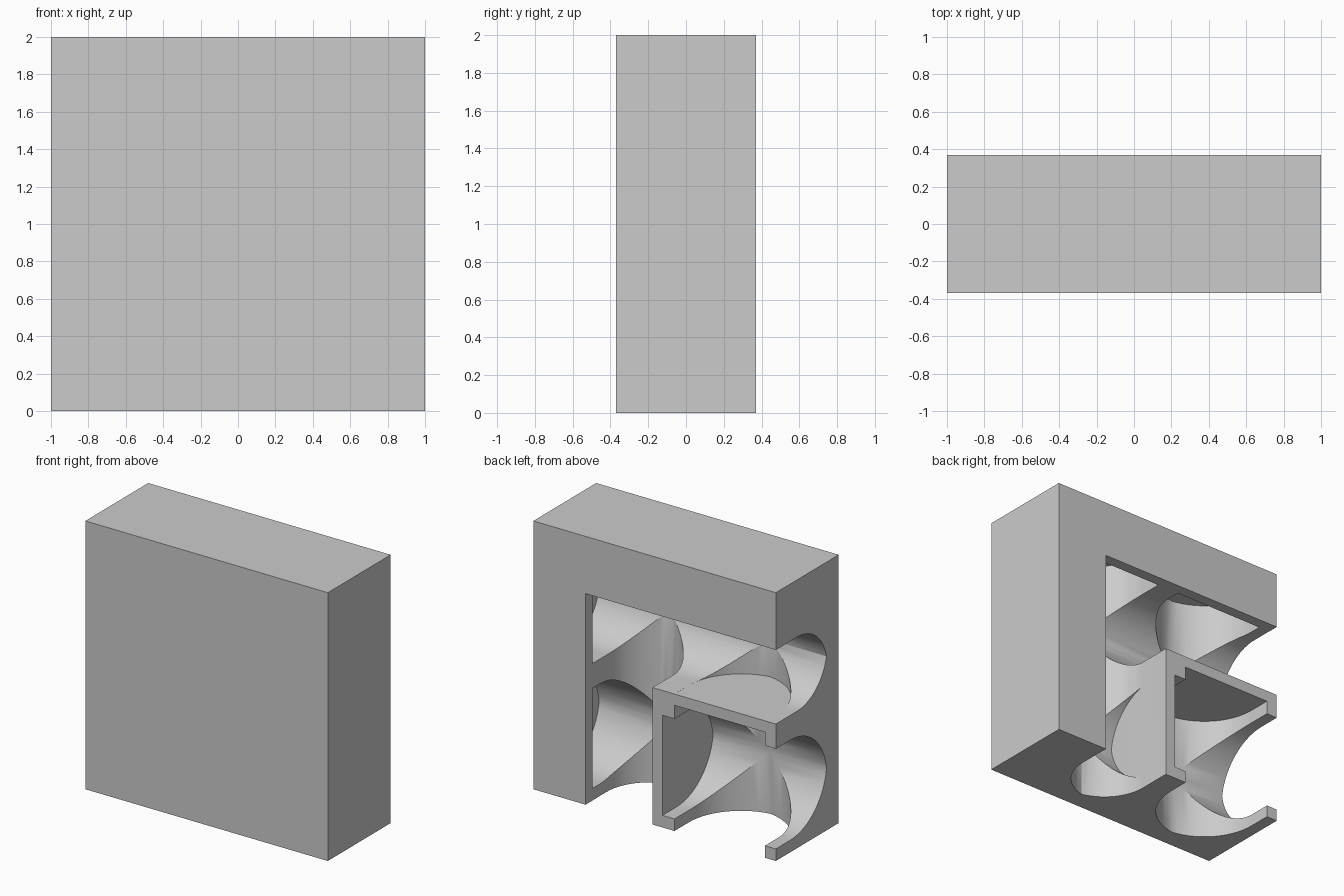
import bpy, bmesh, math

if "Cube" in bpy.data.objects:
    bpy.data.objects.remove(bpy.data.objects["Cube"])

BACK = 0.37          # back plane, the open side
DEPTH = 0.597        # depth of every vault ridge below the back plane
END = 0.875          # where the channels stop inside the frame


def make(name, bm):
    bmesh.ops.recalc_face_normals(bm, faces=bm.faces)
    me = bpy.data.meshes.new(name)
    bm.to_mesh(me)
    bm.free()
    ob = bpy.data.objects.new(name, me)
    bpy.context.collection.objects.link(ob)
    return ob


def box(name, x, y, z):
    bm = bmesh.new()
    bmesh.ops.create_cube(bm, size=1)
    for v in bm.verts:
        for i, r in enumerate((x, y, z)):
            v.co[i] = r[0] if v.co[i] < 0 else r[1]
    return make(name, bm)


def channel(name, centre, half, spring, along, start, end):
    """Pointed-arch tunnel along x or z, open at the back."""
    rise = DEPTH - spring
    R = (half ** 2 + rise ** 2) / (2 * half)
    a_end = math.asin(rise / R)
    side = [(half, -0.15)]
    n = 14
    for i in range(n):
        a = a_end * i / n
        side.append((half - R + R * math.cos(a), spring + R * math.sin(a)))
    pts = side + [(0, DEPTH)] + [(-t, d) for t, d in reversed(side)]
    bm = bmesh.new()
    rings = []
    for s in (start, end):
        rings.append([bm.verts.new((s, BACK - d, centre + t) if along == 'x'
                                   else (centre + t, BACK - d, s)) for t, d in pts])
    for r in rings:
        bm.faces.new(r)
    for i in range(len(pts)):
        j = (i + 1) % len(pts)
        bm.faces.new((rings[0][i], rings[0][j], rings[1][j], rings[1][i]))
    return make(name, bm)


def boolean(target, tool, op):
    m = target.modifiers.new("bool", 'BOOLEAN')
    m.operation, m.solver, m.object = op, 'EXACT', tool
    bpy.context.view_layer.objects.active = target
    bpy.ops.object.modifier_apply(modifier=m.name)
    bpy.data.objects.remove(tool)


# crossing vault channels form the hollow
wide, narrow = (0.373, 0.17), (0.2765, 0.25)
hollow = channel("hollow", -0.537, *wide, 'z', -0.1, END + 1)
for tool in (channel("c1", 0.2935, *narrow, 'z', -0.11, END + 1.001),
             channel("c2", 0.463, *wide, 'x', -1.1, END),
             channel("c3", 1.2975, *narrow, 'x', -1.11, END + 0.001)):
    boolean(hollow, tool, 'UNION')

# inner dividing walls and the thin back frame are kept solid
for tool in (box("side_wall", (-0.065, 0.0178), (-0.6, 0.8), (-0.3, 1.0208)),
             box("top_wall", (-1.3, 0.0178), (-0.6, 0.8), (0.937, 1.0208)),
             box("side_lip", (0.569, 1.3), (BACK - 0.083, 0.8), (-0.3, 2.3)),
             box("top_lip", (-1.3, 1.3), (BACK - 0.083, 0.8), (1.573, 2.3))):
    boolean(hollow, tool, 'DIFFERENCE')

# outer block with the hollow carved out
block = box("vaulted_block", (-1, 1), (-BACK, BACK), (0, 2))
boolean(block, hollow, 'DIFFERENCE')
block.select_set(True)
bpy.context.view_layer.objects.active = block
bpy.ops.object.shade_smooth_by_angle(angle=math.radians(25))
